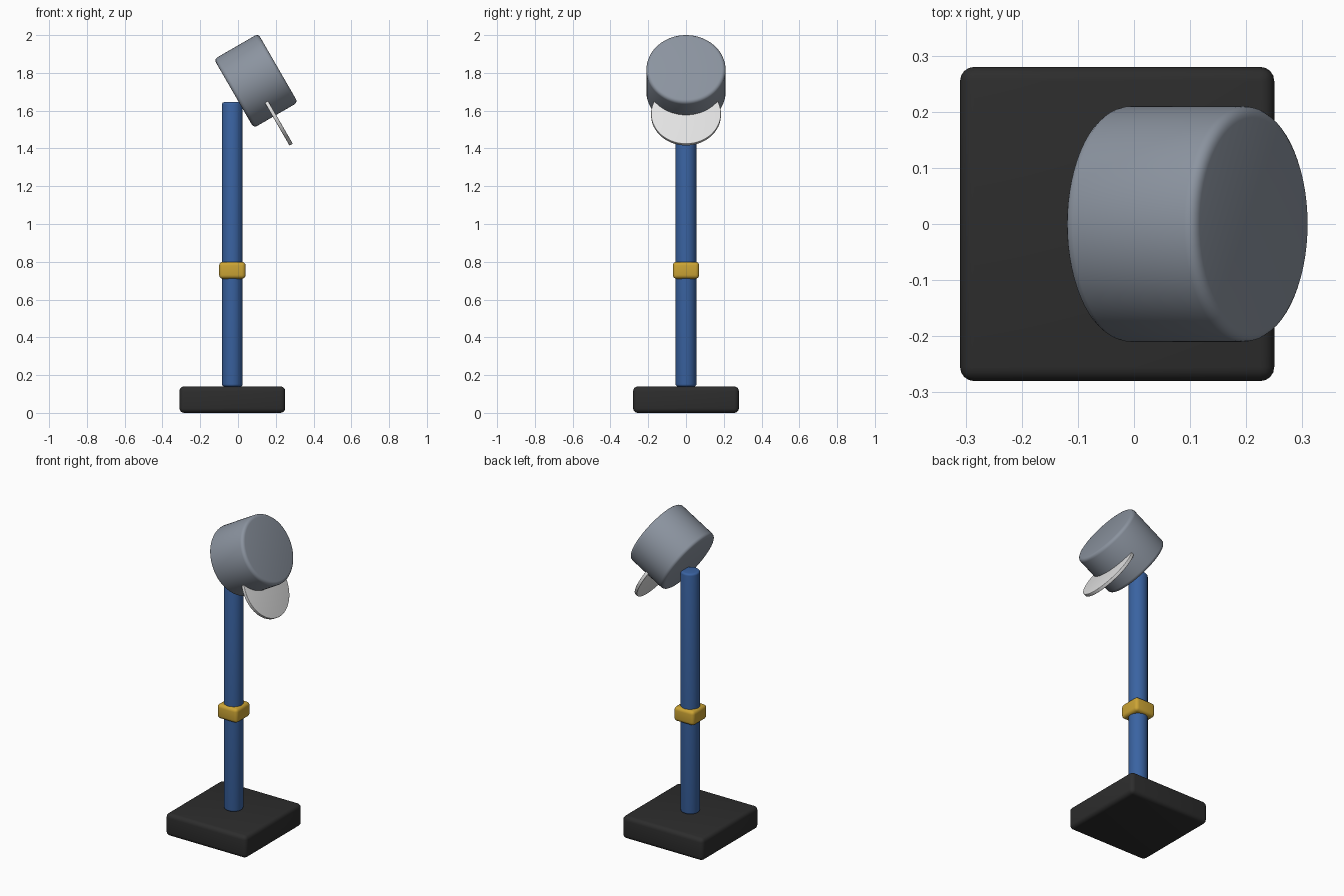
import bpy, math

if "Cube" in bpy.data.objects:
    bpy.data.objects.remove(bpy.data.objects["Cube"])

def material(name, rgb):
    m = bpy.data.materials.new(name)
    m.diffuse_color = (*rgb, 1)
    m.use_nodes = True
    m.node_tree.nodes["Principled BSDF"].inputs["Base Color"].default_value = m.diffuse_color
    return m

black = material("black", (0.026, 0.026, 0.026))
blue = material("blue", (0.042, 0.125, 0.36))
yellow = material("yellow", (0.60, 0.37, 0.035))
grey = material("slate grey", (0.26, 0.295, 0.35))
white = material("off white", (0.76, 0.76, 0.76))

def finish(name, mat, bevel):
    """Name, colour, round the edges and smooth the active object."""
    ob = bpy.context.object
    ob.name = name
    ob.data.materials.append(mat)
    bpy.ops.object.transform_apply(location=False, rotation=False, scale=True)
    if bevel:
        mod = ob.modifiers.new("rounded", 'BEVEL')
        mod.width, mod.segments, mod.limit_method = bevel, 4, 'ANGLE'
        mod.angle_limit = math.radians(40)
        bpy.ops.object.modifier_apply(modifier=mod.name)
    bpy.ops.object.shade_smooth_by_angle(angle=math.radians(35))

def box(name, mat, size, loc, bevel):
    bpy.ops.mesh.primitive_cube_add(size=1, location=loc)
    bpy.context.object.scale = size
    finish(name, mat, bevel)

def cylinder(name, mat, r, depth, loc, bevel, tilt=0):
    bpy.ops.mesh.primitive_cylinder_add(vertices=64, radius=r, depth=depth,
                                        location=loc, rotation=(0, tilt, 0))
    finish(name, mat, bevel)

X = -0.03                    # pole axis
TILT = math.radians(60)      # head faces +x, raised 30 degrees

# Stand
box("base", black, (0.56, 0.56, 0.14), (X, 0, 0.07), 0.025)
cylinder("pole", blue, 0.055, 1.505, (X, 0, 0.8925), 0.012)
box("collar", yellow, (0.14, 0.14, 0.09), (X, 0, 0.755), 0.02)

# Tilted drum head with a disc hanging out of its underside
cylinder("head", grey, 0.21, 0.27, (0.095, 0, 1.758), 0.02, TILT)
cylinder("disc", white, 0.185, 0.02, (0.189, 0, 1.58), 0.003, TILT)
